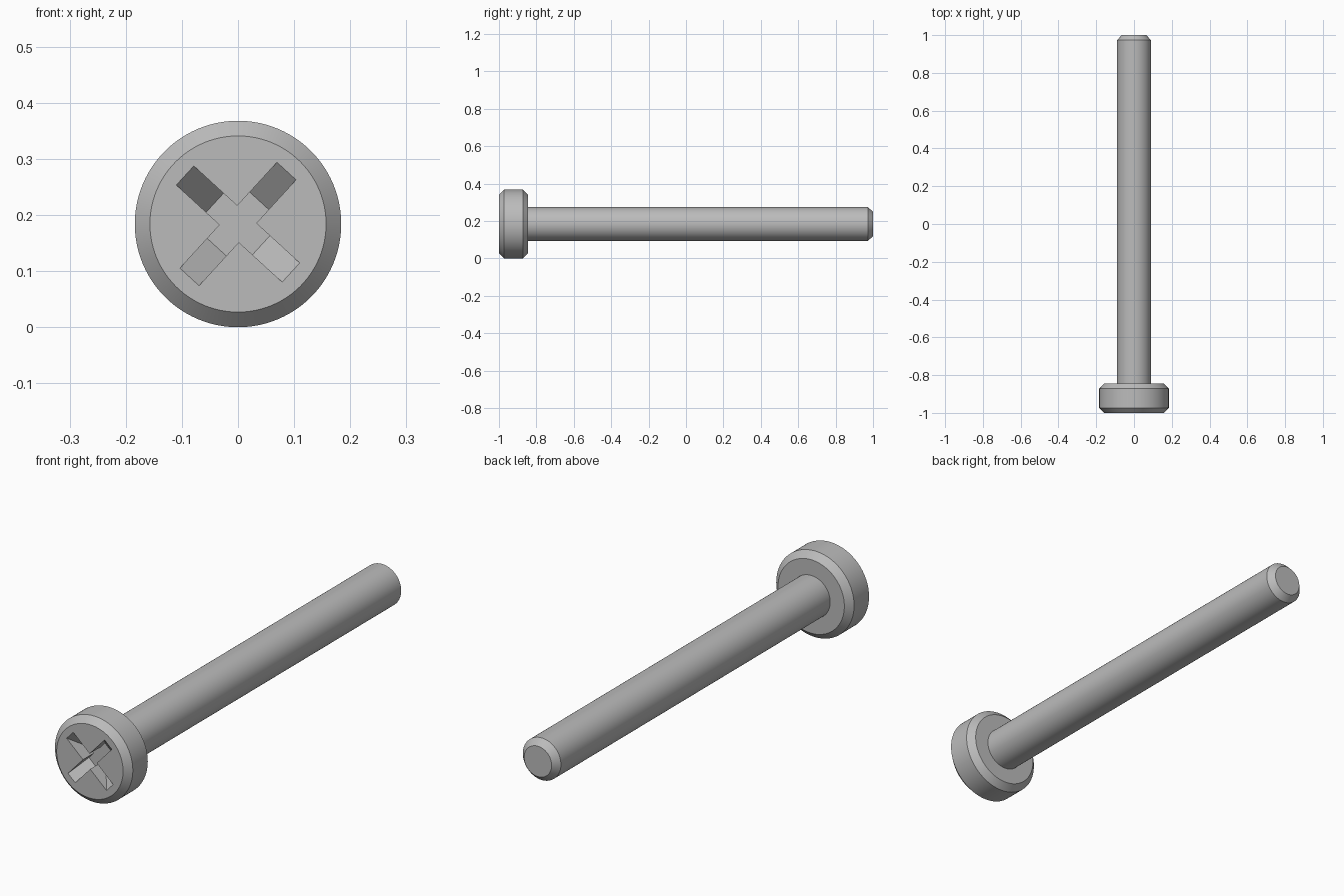
import bpy, bmesh
from math import sin, cos, tau, radians

cube = bpy.data.objects.get("Cube")
if cube:
    bpy.data.objects.remove(cube, do_unlink=True)

AXIS_Z = 0.184      # height of the screw's axis
SIDES = 96

steel = bpy.data.materials.new("steel grey")
steel.use_nodes = True
GREY = (0.5, 0.5, 0.5, 1)
steel.diffuse_color = GREY
steel.node_tree.nodes["Principled BSDF"].inputs["Base Color"].default_value = GREY


def loft(name, loops):
    """Closed solid through matching loops of points, capped at both ends."""
    bm = bmesh.new()
    rings = [[bm.verts.new(p) for p in loop] for loop in loops]
    n = len(rings[0])
    for a, b in zip(rings, rings[1:]):
        for i in range(n):
            j = (i + 1) % n
            bm.faces.new((a[i], a[j], b[j], b[i]))
    bm.faces.new(rings[0])
    bm.faces.new(rings[-1])
    bmesh.ops.recalc_face_normals(bm, faces=bm.faces)
    mesh = bpy.data.meshes.new(name)
    bm.to_mesh(mesh)
    bm.free()
    mesh.materials.append(steel)
    obj = bpy.data.objects.new(name, mesh)
    obj.location.z = AXIS_Z
    bpy.context.collection.objects.link(obj)
    return obj


def lathe(name, profile):
    """Turn a (radius, y) profile around the y axis."""
    return loft(name, [[(r * cos(tau * i / SIDES), y, r * sin(tau * i / SIDES))
                        for i in range(SIDES)] for r, y in profile])


def cross(reach, half, y):
    """Outline of a turned cross in the plane at y."""
    points = []
    for k in range(4):
        a = radians(47.5 + 90 * k)
        for u, v in ((reach, -half), (reach, half), (half, half)):
            points.append((u * cos(a) - v * sin(a), y, u * sin(a) + v * cos(a)))
    return points


def select_only(obj):
    bpy.ops.object.select_all(action='DESELECT')
    obj.select_set(True)
    bpy.context.view_layer.objects.active = obj


# Turned parts with chamfered rims
head = lathe("head", [(0.157, -1), (0.184, -0.973), (0.184, -0.872), (0.157, -0.845)])
shaft = lathe("shaft", [(0.09, -0.86), (0.09, 0.973), (0.065, 1)])

# Cross recess whose arm ends slope in to a flat floor
cutter = loft("recess_cutter", [cross(0.148, 0.023, -1.02), cross(0.056, 0.023, -0.928)])
cutter.hide_render = True
cut = head.modifiers.new("cross recess", 'BOOLEAN')
cut.operation = 'DIFFERENCE'
cut.solver = 'EXACT'
cut.object = cutter
select_only(head)
bpy.ops.object.modifier_apply(modifier=cut.name)
bpy.data.objects.remove(cutter, do_unlink=True)

for part in (head, shaft):
    select_only(part)
    bpy.ops.object.shade_smooth_by_angle(angle=radians(30))
